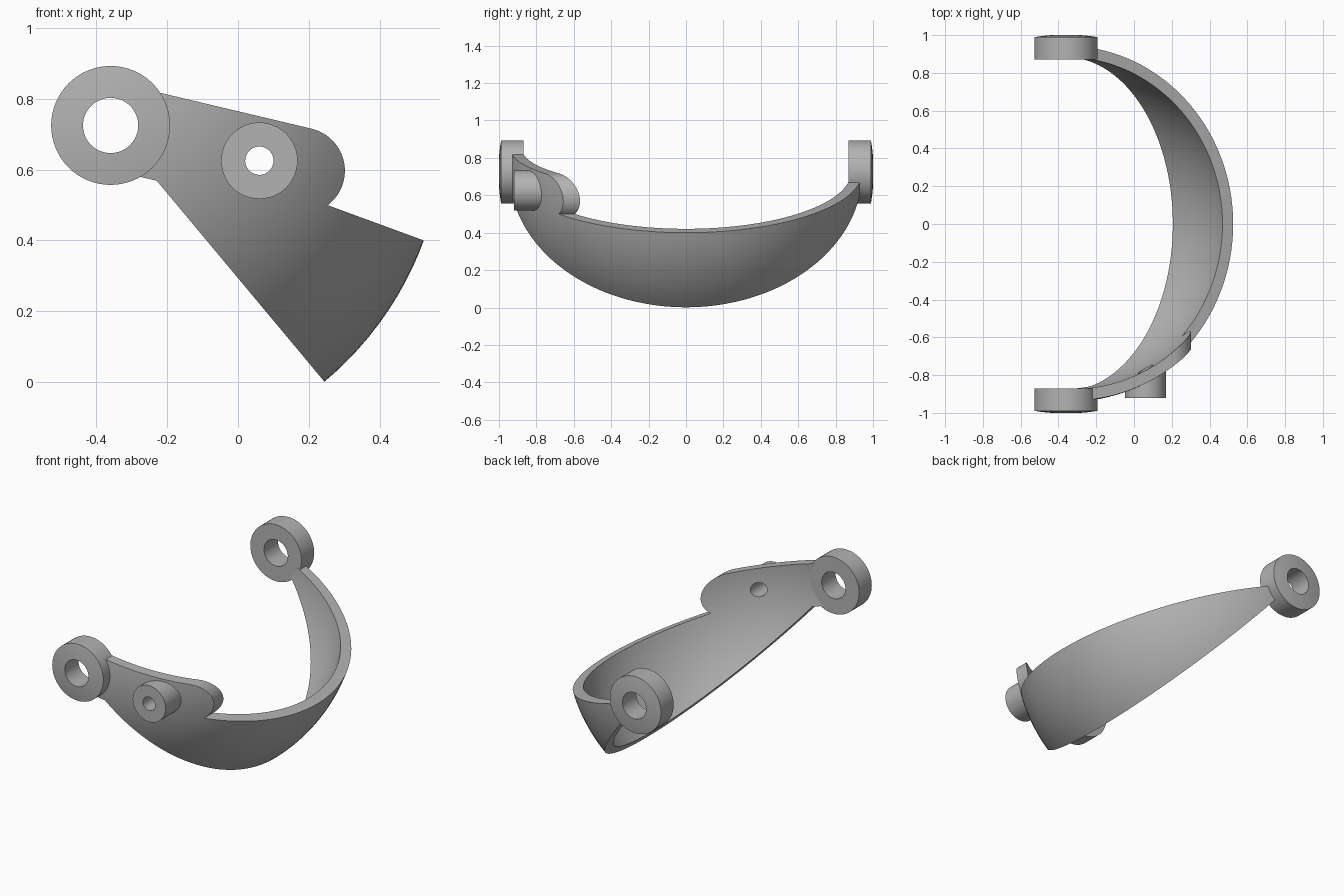
import bpy, bmesh, math
from mathutils import Vector

cube = bpy.data.objects.get("Cube")
if cube:
    bpy.data.objects.remove(cube, do_unlink=True)

PX, PZ = -0.36, 0.725          # pivot axis, running along y
R_OUT, R_IN = 0.943, 0.883     # spherical shell radii
TILT = math.atan(-0.237)       # slope of the front arm
ARM_LEN, ARM_R = 0.555, 0.122
BOSS_U = 0.432                 # boss distance along the arm

grey = bpy.data.materials.new("light grey")
grey.use_nodes = True
grey.diffuse_color = (0.45, 0.45, 0.45, 1)
grey.node_tree.nodes["Principled BSDF"].inputs["Base Color"].default_value = grey.diffuse_color


def make(name, bm):
    mesh = bpy.data.meshes.new(name)
    bm.to_mesh(mesh)
    bm.free()
    mesh.materials.append(grey)
    ob = bpy.data.objects.new(name, mesh)
    bpy.context.collection.objects.link(ob)
    return ob


def activate(ob):
    bpy.ops.object.select_all(action='DESELECT')
    ob.select_set(True)
    bpy.context.view_layer.objects.active = ob


def smooth(ob):
    activate(ob)
    bpy.ops.object.shade_smooth_by_angle(angle=math.radians(30))


def boolean(ob, tool, operation):
    tool.hide_render = True
    mod = ob.modifiers.new("cut", 'BOOLEAN')
    mod.object, mod.operation, mod.solver = tool, operation, 'EXACT'
    activate(ob)
    bpy.ops.object.modifier_apply(modifier=mod.name)
    bpy.data.objects.remove(tool, do_unlink=True)


def along_arm(u):
    return PX + u * math.cos(TILT), PZ + u * math.sin(TILT)


def prism(name, outline, y0, y1):
    """Extrude an (x, z) outline along y."""
    bm = bmesh.new()
    face = bm.faces.new([bm.verts.new((x, y0, z)) for x, z in outline])
    ext = bmesh.ops.extrude_face_region(bm, geom=[face])
    moved = [v for v in ext["geom"] if isinstance(v, bmesh.types.BMVert)]
    bmesh.ops.translate(bm, verts=moved, vec=(0, y1 - y0, 0))
    bmesh.ops.recalc_face_normals(bm, faces=bm.faces)
    return make(name, bm)


def arc(cx, cz, r, a0, a1, n):
    return [(cx + r * math.cos(a0 + (a1 - a0) * i / n),
             cz + r * math.sin(a0 + (a1 - a0) * i / n)) for i in range(n + 1)]


def lathe(name, cx, cz, profile, n=64, adjust=None):
    """Revolve a closed (radius, y) profile about an axis along y."""
    bm = bmesh.new()
    rings = []
    for i in range(n):
        a = math.tau * i / n
        pts = [Vector((cx + r * math.cos(a), y, cz + r * math.sin(a))) for r, y in profile]
        rings.append([bm.verts.new(adjust(p) if adjust else p) for p in pts])
    k = len(profile)
    for i in range(n):
        a, b = rings[i], rings[(i + 1) % n]
        for j in range(k):
            bm.faces.new((a[j], a[(j + 1) % k], b[(j + 1) % k], b[j]))
    bmesh.ops.recalc_face_normals(bm, faces=bm.faces)
    ob = make(name, bm)
    smooth(ob)
    return ob


# Hollow sphere with its poles on the pivot axis
bm = bmesh.new()
for radius in (R_OUT, R_IN):
    old = set(bm.faces)
    bmesh.ops.create_uvsphere(bm, u_segments=128, v_segments=80, radius=radius)
    if radius == R_IN:
        bmesh.ops.reverse_faces(bm, faces=[f for f in bm.faces if f not in old])
for v in bm.verts:
    x, y, z = v.co
    v.co = (x + PX, z, PZ - y)
band = make("curved_band", bm)

# Trim it to a wedge through the pivot, plus the round-ended front arm
low, high = math.atan2(-PZ, 0.605), math.atan2(-0.325, 0.885)
wedge = prism("wedge_cutter",
              [(PX, PZ)] + [(PX + 1.3 * math.cos(a), PZ + 1.3 * math.sin(a)) for a in (low, high)],
              -1.2, 1.2)
slot = (arc(PX, PZ, ARM_R, TILT + math.pi / 2, TILT + math.pi * 1.5, 24)
        + arc(*along_arm(ARM_LEN), ARM_R, TILT - math.pi / 2, TILT + math.pi / 2, 32))
boolean(wedge, prism("arm_cutter", slot, -1.3, -0.3), 'UNION')
boolean(band, wedge, 'INTERSECT')

# Clear the pivot holes and the boss hole
bx, bz = along_arm(BOSS_U)
boolean(band, prism("pivot_cutter", arc(PX, PZ, 0.13, 0, math.tau * 47 / 48, 47), -1.4, 1.4), 'DIFFERENCE')
boolean(band, prism("boss_cutter", arc(bx, bz, 0.04, 0, math.tau * 47 / 48, 47), -1.4, -0.4), 'DIFFERENCE')
smooth(band)

# Pivot rings with slightly domed outer faces
dome = [(r, math.sqrt(1.003 ** 2 - r * r)) for r in (0.168, 0.145, 0.12, 0.1, 0.078)]
for name, side in (("front_pivot_ring", -1), ("back_pivot_ring", 1)):
    profile = [(0.078, 0.87), (0.168, 0.87)] + dome
    lathe(name, PX, PZ, [(r, side * y) for r, y in profile])


# Small boss whose back follows the shell
def seat(p):
    if p.y > -0.9:
        p.y = -math.sqrt(0.91 ** 2 - (p.x - PX) ** 2 - (p.z - PZ) ** 2)
    return p


lathe("arm_boss", bx, bz, [(0.04, -0.92), (0.108, -0.92), (0.108, -0.8), (0.04, -0.8)], 48, seat)
